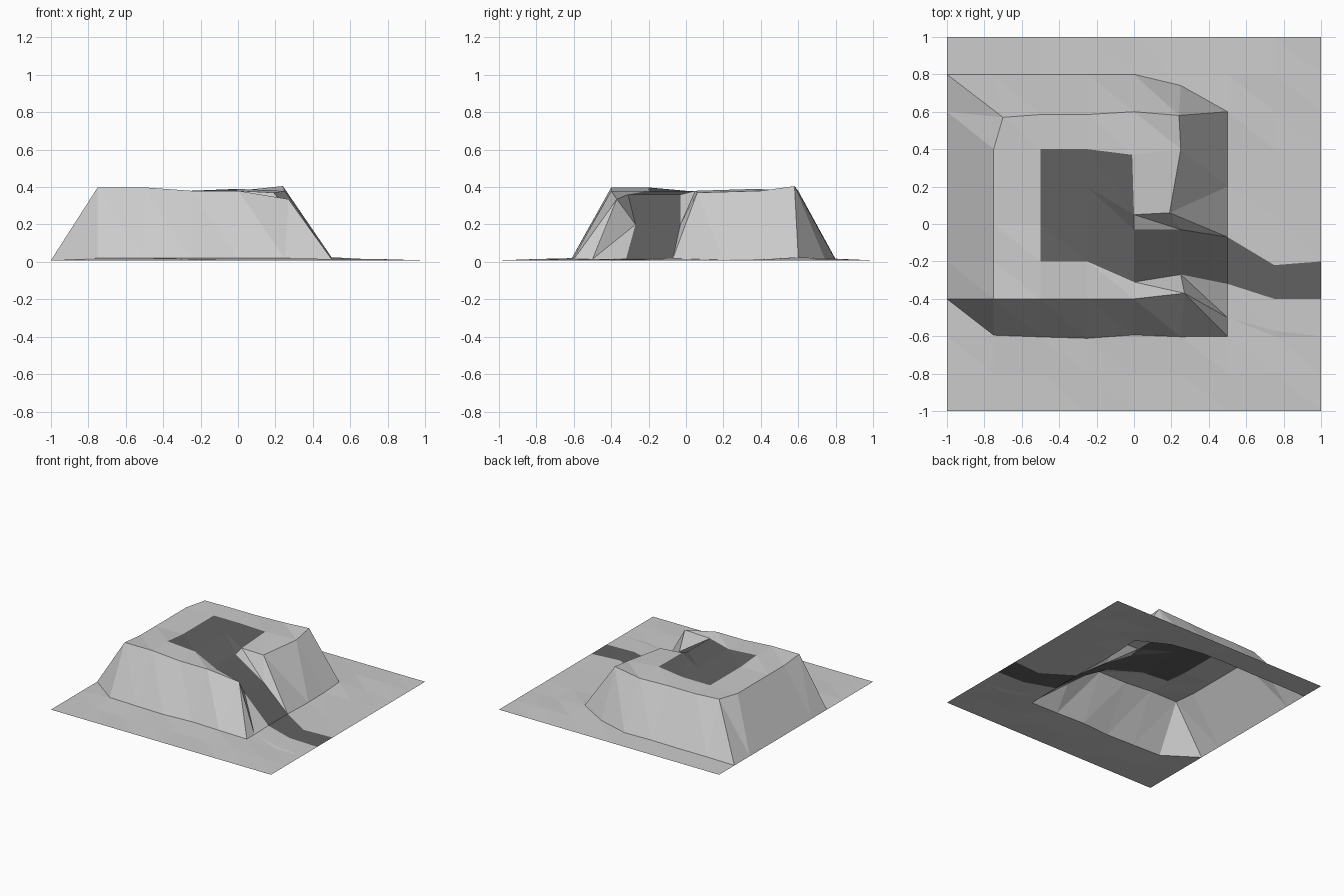
import bpy, random

if "Cube" in bpy.data.objects:
    bpy.data.objects.remove(bpy.data.objects["Cube"])

random.seed(4)
COLS, ROWS = 9, 11

# Regular lattice, gently uneven on the ground, raised for the plateau
points = {}
for c in range(COLS):
    for r in range(ROWS):
        on_top = 1 <= c <= 5 and 3 <= r <= 8
        border = c in (0, COLS - 1) or r in (0, ROWS - 1)
        z = 0.38 if on_top else 0.008
        if not on_top and not border:
            z += random.uniform(0, 0.008)
        points[c, r] = [c / 4 - 1, r / 5 - 1, z]

# South foot wavers slightly; the west rim is a little higher
for c in range(1, 6):
    points[c, 2][1] += random.uniform(-0.02, 0.01)
    points[c, 2][2] = 0.02
for c, r in ((1, 3), (2, 3), (2, 4)):
    points[c, r][2] += 0.018

# Water channel: y of south bank, both water edges and north bank, per column
banks = {
    4: (-0.4, -0.31, -0.03, 0.05),
    5: (-0.37, -0.27, -0.03, 0.06),
    6: (-0.5, -0.32, -0.07, 0.2),
    7: (-0.57, -0.4, -0.22, 0.05),
    8: (-0.57, -0.4, -0.2, 0.05),
}
for c, ys in banks.items():
    for i, y in enumerate(ys):
        points[c, 3 + i][1] = y
for c, z in {4: 0.36, 5: 0.2, 6: 0.018}.items():
    points[c, 4][2] = points[c, 5][2] = z

# Individual plateau corners
points.update({
    (1, 8): [-0.7, 0.57, 0.385],
    (5, 8): [0.24, 0.58, 0.405],
    (4, 8): [0, 0.6, 0.38],
    (5, 9): [0.25, 0.74, 0.02],
    (6, 8): [0.5, 0.6, 0.025],
    (5, 3): [0.27, -0.37, 0.335],
    (5, 6): [0.19, 0.06, 0.37],
    (4, 7): [-0.01, 0.37, 0.39],
})
for c in (2, 3):
    points[c, 8][1] = 0.585


def is_water(c, r):
    pool = 2 <= c <= 3 and 4 <= r <= 6
    stream = c >= 4 and r == 4
    return pool or stream


def make_sheet(name, wanted):
    """Triangulated sheet from the lattice cells accepted by wanted()."""
    index, verts, faces = {}, [], []

    def vid(key):
        if key not in index:
            index[key] = len(verts)
            verts.append(points[key])
        return index[key]

    for c in range(COLS - 1):
        for r in range(ROWS - 1):
            if wanted(c, r):
                a, b, d, e = (vid(k) for k in ((c, r), (c + 1, r), (c + 1, r + 1), (c, r + 1)))
                faces += [(a, b, e), (b, d, e)]
    mesh = bpy.data.meshes.new(name)
    mesh.from_pydata(verts, [], faces)
    obj = bpy.data.objects.new(name, mesh)
    bpy.context.collection.objects.link(obj)
    return obj


# Ground with the raised plateau
make_sheet("plateau_terrain", lambda c, r: not is_water(c, r))

# Dark pool and stream
water = make_sheet("pool_and_stream", is_water)
dark = bpy.data.materials.new("dark_surface")
dark.diffuse_color = (0.12, 0.12, 0.12, 1)
dark.use_nodes = True
dark.node_tree.nodes["Principled BSDF"].inputs["Base Color"].default_value = dark.diffuse_color
water.data.materials.append(dark)
